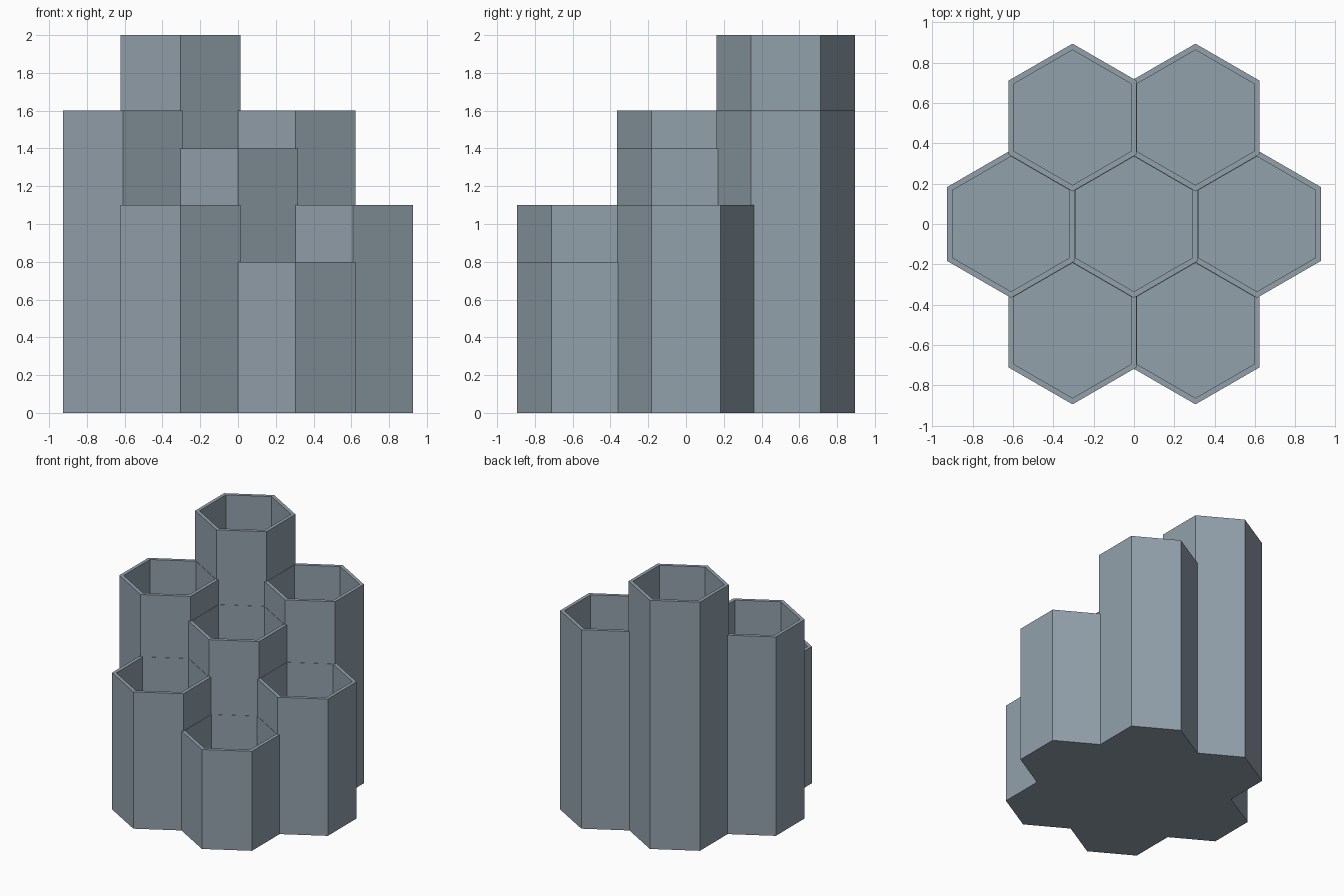
import bpy, bmesh, math

if "Cube" in bpy.data.objects:
    bpy.data.objects.remove(bpy.data.objects["Cube"])

SPACING = 0.61      # distance between neighbouring cell centres
OUTER = 0.3665      # corner radius of the outside wall
INNER = 0.335       # corner radius of the hollow
FLOOR = 0.03        # thickness of the closed bottom
ROW = SPACING * math.sqrt(3) / 2

grey = bpy.data.materials.new("blue_grey")
grey.diffuse_color = (0.29, 0.355, 0.41, 1)
grey.use_nodes = True
grey.node_tree.nodes["Principled BSDF"].inputs["Base Color"].default_value = grey.diffuse_color


def hex_ring(bm, x, y, radius, z):
    """Six vertices of a hexagon with corners pointing front and back."""
    return [bm.verts.new((x + radius * math.cos(a), y + radius * math.sin(a), z))
            for a in (math.radians(30 + 60 * i) for i in range(6))]


def hex_tube(name, x, y, height):
    """Hollow hexagonal tube, open at the top with a closed bottom."""
    bm = bmesh.new()
    rings = [hex_ring(bm, x, y, r, z) for r, z in
             ((OUTER, 0), (OUTER, height), (INNER, height), (INNER, FLOOR))]
    for low, high in zip(rings, rings[1:]):
        for i in range(6):
            j = (i + 1) % 6
            bm.faces.new((low[i], low[j], high[j], high[i]))
    bm.faces.new(rings[0][::-1])    # underside
    bm.faces.new(rings[-1])         # inside floor
    bmesh.ops.recalc_face_normals(bm, faces=bm.faces)
    mesh = bpy.data.meshes.new(name)
    bm.to_mesh(mesh)
    bm.free()
    mesh.materials.append(grey)
    bpy.context.collection.objects.link(bpy.data.objects.new(name, mesh))


# Seven cells in a honeycomb, stepping down from back left to front right
cells = {
    "back_left_cell": (-0.5, 1, 2.0),
    "back_right_cell": (0.5, 1, 1.6),
    "left_cell": (-1, 0, 1.6),
    "centre_cell": (0, 0, 1.4),
    "right_cell": (1, 0, 1.1),
    "front_left_cell": (-0.5, -1, 1.1),
    "front_right_cell": (0.5, -1, 0.8),
}
for name, (col, row, height) in cells.items():
    hex_tube(name, col * SPACING, row * ROW, height)
